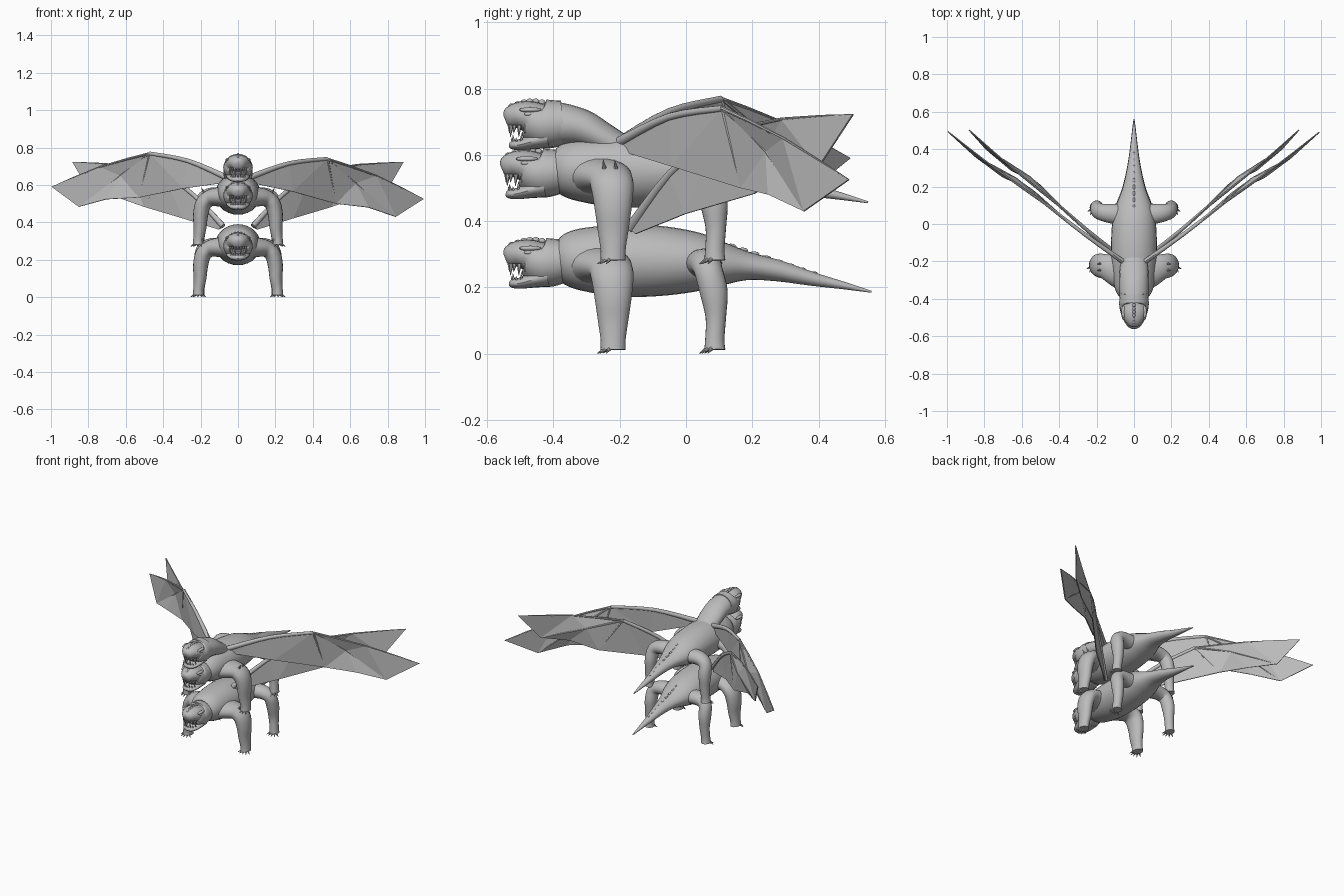
import bpy, bmesh, math
from mathutils import Vector, Matrix

cube = bpy.data.objects.get("Cube")
if cube:
    bpy.data.objects.remove(cube, do_unlink=True)

grey = bpy.data.materials.new("stone grey")
grey.use_nodes = True
grey.diffuse_color = (0.5, 0.5, 0.5, 1)
grey.node_tree.nodes["Principled BSDF"].inputs["Base Color"].default_value = (0.5, 0.5, 0.5, 1)


def finish(bm, name, smooth=True):
    bmesh.ops.recalc_face_normals(bm, faces=bm.faces)
    mesh = bpy.data.meshes.new(name)
    bm.to_mesh(mesh)
    bm.free()
    mesh.materials.append(grey)
    ob = bpy.data.objects.new(name, mesh)
    bpy.context.collection.objects.link(ob)
    if smooth:
        bpy.ops.object.select_all(action='DESELECT')
        ob.select_set(True)
        bpy.context.view_layer.objects.active = ob
        bpy.ops.object.shade_smooth_by_angle(angle=math.radians(40))
    return ob


def catmull(rows, steps):
    """Smoothly resample section rows."""
    out = []
    for i in range(len(rows) - 1):
        a, b, c, d = (rows[max(i - 1, 0)], rows[i], rows[i + 1],
                      rows[min(i + 2, len(rows) - 1)])
        for s in range(steps):
            t = s / steps
            out.append([q + 0.5 * t * (r - p + t * (2 * p - 5 * q + 4 * r - w
                        + t * (3 * (q - r) + w - p)))
                        for p, q, r, w in zip(a, b, c, d)])
    return out + [list(rows[-1])]


def loft(name, rows, ref, sides=20, steps=4):
    """Skin oval rings (x, y, z, radius along ref, other radius) along a path."""
    rows = catmull(rows, steps)
    pts = [Vector(r[:3]) for r in rows]
    bm = bmesh.new()
    rings = []
    for i, r in enumerate(rows):
        t = (pts[min(i + 1, len(pts) - 1)] - pts[max(i - 1, 0)]).normalized()
        u = (Vector(ref) - t * t.dot(Vector(ref))).normalized()
        v = t.cross(u)
        ring = []
        for k in range(sides):
            a = math.tau * k / sides
            ring.append(bm.verts.new(pts[i] + u * max(r[3], 0.001) * math.cos(a)
                                     + v * max(r[4], 0.001) * math.sin(a)))
        rings.append(ring)
    for p, q in zip(rings, rings[1:]):
        for k in range(sides):
            j = (k + 1) % sides
            bm.faces.new((p[k], p[j], q[j], q[k]))
    bm.faces.new(rings[0])
    bm.faces.new(rings[-1])
    return finish(bm, name)


def spikes(name, items, sides=8):
    """One mesh of cones, each given as (base, tip, radius)."""
    bm = bmesh.new()
    for base, tip, r in items:
        base, d = Vector(base), Vector(tip) - Vector(base)
        m = Matrix.Translation(base + d / 2) @ d.to_track_quat('Z', 'Y').to_matrix().to_4x4()
        bmesh.ops.create_cone(bm, cap_ends=True, segments=sides, radius1=r,
                              radius2=r * 0.08, depth=d.length, matrix=m)
    return finish(bm, name)


def blobs(name, items):
    """One mesh of stretched spheres, each given as (centre, radii)."""
    bm = bmesh.new()
    for c, s in items:
        bmesh.ops.create_uvsphere(bm, u_segments=10, v_segments=8, radius=1,
                                  matrix=Matrix.Translation(c) @ Matrix.Diagonal((*s, 1)))
    return finish(bm, name)


def head(label, dy, dz):
    def at(rows):
        return [(0, y + dy, z + dz, rx, rz) for y, z, rx, rz in rows]
    X = (1, 0, 0)
    loft(label + "_skull", at([(-.37, .28, .076, .066), (-.42, .275, .079, .074),
                               (-.45, .281, .075, .066), (-.475, .297, .067, .049),
                               (-.51, .3, .053, .04), (-.538, .291, .032, .029),
                               (-.546, .288, .014, .014)]), X)
    loft(label + "_jaw", at([(-.42, .235, .066, .034), (-.46, .224, .06, .025),
                             (-.5, .213, .048, .017), (-.525, .212, .032, .013),
                             (-.534, .213, .01, .006)]), X)
    # teeth follow the curve of the muzzle
    teeth = []
    for k in range(-4, 5):
        a = k * 0.35
        x, y = 0.048 * math.sin(a), -.475 - .056 * math.cos(a) + dy
        big = .026 if abs(k) in (1, 3) else .015
        teeth.append(((x, y, .272 + dz), (x, y - .002, .262 - big + dz), .008))
        teeth.append(((x * .85, y + .008, .216 + dz), (x * .85, y + .005, .224 + big * .7 + dz), .007))
    spikes(label + "_teeth", teeth, 6)
    # heavy brows, eyes and nostrils
    bumps = []
    for s in (-1, 1):
        bumps += [((s * .056, -.47 + dy, .318 + dz), (.012, .034, .008)),
                  ((s * .06, -.475 + dy, .305 + dz), (.008, .014, .006)),
                  ((s * .016, -.53 + dy, .308 + dz), (.009, .01, .007))]
    blobs(label + "_brows_and_eyes", bumps)
    # crest of low rounded scales
    blobs(label + "_crest", [((0, -.525 + .018 * k + dy, .329 + .0145 * math.sin(k * .45) + dz),
                              (.008, .011, .009)) for k in range(8)])


def claws(x, y, z, s):
    out = []
    for k in range(-2, 3):
        a = k * .5 + s * .12
        d = Vector((math.sin(a), -math.cos(a), 0))
        b = Vector((x, y, z + .02)) + d * .016
        out.append((b, b + d * .032 + Vector((0, 0, -.019)), .009))
    return out


def creature(label, dy, dz):
    # torso running into the tail
    body = [(-.385, .288, .07, .062), (-.36, .287, .092, .08), (-.31, .285, .108, .095),
            (-.2, .281, .12, .109), (-.08, .28, .122, .106), (.03, .277, .114, .09),
            (.11, .271, .094, .066), (.19, .264, .064, .042), (.28, .25, .042, .032),
            (.38, .226, .025, .021), (.48, .205, .013, .011), (.56, .187, .003, .003)]
    loft(label + "_body", [(0, y + dy, z + dz, a, b) for y, z, a, b in body], (1, 0, 0), 28)
    head(label + "_head", dy, dz)
    # ridge of plates along the tail
    ridge = []
    for k in range(9):
        y = .10 + k * .035
        z = .335 - (y - .1) * .325
        ridge.append(((0, y + dy, z + dz), (.007, .017, .009 - k * .0005)))
    blobs(label + "_tail_ridge", ridge)
    for s, side in ((1, "left"), (-1, "right")):
        front = [(.05, -.26, .268, .1, .065), (.1, -.245, .267, .085, .053),
                 (.15, -.229, .26, .068, .045), (.185, -.222, .23, .064, .043),
                 (.2, -.22, .17, .056, .04), (.203, -.22, .1, .046, .034),
                 (.21, -.22, .045, .038, .029), (.212, -.22, .012, .038, .03)]
        hind = [(.06, .05, .27, .06, .045), (.14, .058, .274, .05, .042),
                (.188, .068, .25, .043, .038), (.198, .084, .185, .042, .037),
                (.2, .09, .11, .031, .031), (.206, .087, .045, .029, .027),
                (.208, .087, .012, .032, .029)]
        for part, rows in (("front", front), ("hind", hind)):
            loft(f"{label}_{side}_{part}_leg",
                 [(s * x, y, z + dz, a, b) for x, y, z, a, b in rows], (0, 1, 0))
            x, y = rows[-1][:2]
            spikes(f"{label}_{side}_{part}_claws", claws(s * x, y, dz, s))
        # small horns on the shoulders
        spikes(f"{label}_{side}_shoulder_horns",
               [((s * .175, y, .28 + dz), (s * .197, y - .005, .316 + dz), .009)
                for y in (-.245, -.21)])


def wing(label, s, root, azimuth, roll, size=1):
    """Folded membrane with an arm and finger bones; roll lifts the tip."""
    ca, sa = math.cos(math.radians(azimuth)), math.sin(math.radians(azimuth))
    cr, sr = size * math.cos(math.radians(roll)), size * math.sin(math.radians(roll))

    def at(h, z, o=0):
        h, z = h * cr - z * sr, h * sr + z * cr
        return Vector((s * (root[0] + h * ca + o * sa), root[1] + h * sa - o * ca, root[2] + z))
    base, elbow, peak = at(0, 0), at(.26, .075, .005), at(.52, .1)
    mid, tip = at(.84, .01, .008), at(1.16, -.115)
    low, trail, inner = at(.96, -.21, .02), at(.59, -.14, -.018), at(.28, -.075, .01)
    fold, crease, heel = at(.78, -.16, .02), at(.72, -.03, -.016), at(.02, -.03)
    bm = bmesh.new()
    for poly in ((base, elbow, inner, heel), (elbow, peak, inner), (peak, trail, inner),
                 (peak, crease, fold, trail), (peak, mid, crease), (mid, tip, low),
                 (mid, low, crease), (crease, low, fold)):
        vs = [bm.verts.new(p) for p in poly]
        bmesh.ops.triangulate(bm, faces=[bm.faces.new(vs)])
    bmesh.ops.remove_doubles(bm, verts=bm.verts, dist=.0001)
    ob = finish(bm, label + "_membrane", False)
    mod = ob.modifiers.new("thickness", 'SOLIDIFY')
    mod.thickness, mod.offset = .006, 0
    loft(label + "_arm", [(*base, .016, .014), (*elbow, .012, .011), (*peak, .01, .008)],
         (0, 0, 1), 10)
    for name, path in (("outer", (peak, mid, tip)), ("middle", (peak, crease, low)),
                       ("inner", (peak, peak.lerp(trail, .5), trail))):
        loft(f"{label}_{name}_finger",
             [(*p, r, r) for p, r in zip(path, (.007, .005, .002))], (0, 0, 1), 8, 2)


creature("lower", 0, 0)
creature("upper", -.01, .27)

# third head on its raised neck
head("top_head", 0, .418)
loft("top_neck", [(0, -.4, .694, .074, .068), (0, -.36, .691, .077, .062),
                  (0, -.31, .68, .077, .056), (0, -.26, .655, .077, .049),
                  (0, -.17, .6, .07, .045)], (1, 0, 0))

# upper pair sits slightly tilted, lower pair is smaller and sweeps upward
wing("upper_left_wing", 1, (.06, -.2, .64), 36.6, 0)
wing("upper_right_wing", -1, (.06, -.2, .64), 36.6, 3.2)
for s, side in ((1, "left"), (-1, "right")):
    wing(f"lower_{side}_wing", s, (.08, -.17, .38), 40, 23.7, .946)
